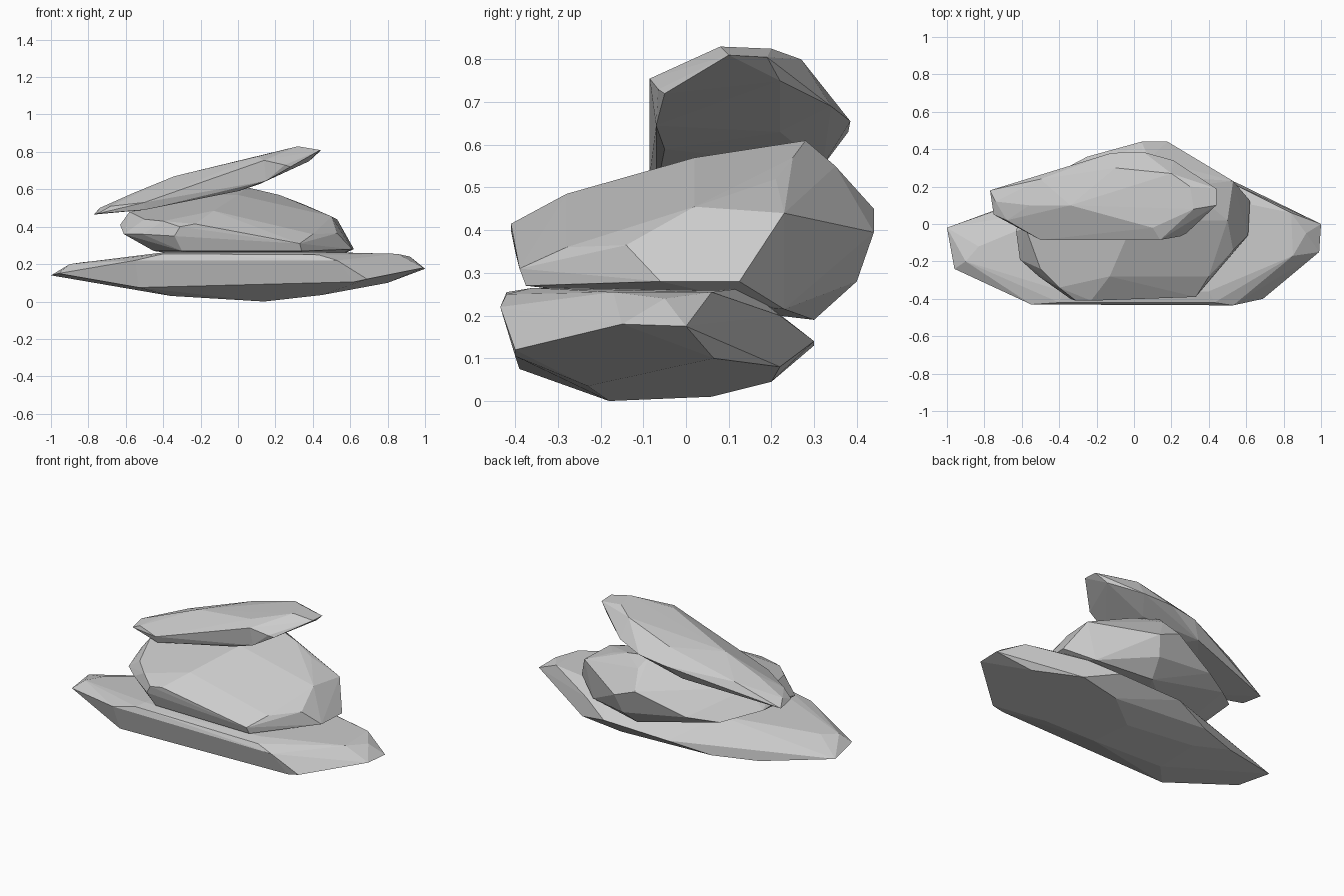
import bpy, bmesh, math

def rock(name, *rings):
    """Faceted stone: convex hull around a few outline rings, near-flat facets merged."""
    bm = bmesh.new()
    for ring in rings:
        for p in ring:
            bm.verts.new(p)
    res = bmesh.ops.convex_hull(bm, input=bm.verts)
    junk = {v for v in res["geom_interior"] + res["geom_unused"]
            if isinstance(v, bmesh.types.BMVert)}
    bmesh.ops.delete(bm, geom=list(junk), context='VERTS')
    bmesh.ops.dissolve_limit(bm, angle_limit=math.radians(3),
                             verts=bm.verts, edges=bm.edges)
    bmesh.ops.recalc_face_normals(bm, faces=bm.faces)
    me = bpy.data.meshes.new(name)
    bm.to_mesh(me)
    bm.free()
    ob = bpy.data.objects.new(name, me)
    bpy.context.collection.objects.link(ob)
    return ob

# wide bottom stone: underside, rim, top
rock("bottom_stone",
     [(.14, -.18, 0), (.1, .06, .01), (-.36, -.2, .03), (-.36, .08, .04),
      (.45, -.23, .035), (.3, .2, .045), (.8, .065, .1), (.55, .22, .08)],
     [(-1, -.02, .14), (-.96, -.24, .15), (-.53, -.39, .075), (-.55, -.43, .22),
      (.53, -.435, .22), (.62, -.4, .105), (.69, -.4, .12), (.99, -.15, .18),
      (1, 0, .175), (.52, .22, .2), (.35, .3, .14), (-.08, .3, .13),
      (-.33, .22, .075), (-.59, .13, .075)],
     [(-.9, -.2, .2), (-.83, -.12, .21), (-.4, -.42, .255), (.43, -.42, .25),
      (-.38, -.36, .265), (.4, -.36, .265), (.85, -.17, .255), (.84, .06, .255),
      (.92, -.05, .24), (.45, .14, .265), (-.3, .1, .265)])

# rounded middle stone
rock("middle_stone",
     [(-.45, -.2, .27), (-.3, -.37, .27), (.34, -.375, .27), (.61, -.06, .28),
      (.62, .125, .28), (.47, .23, .215), (.12, .3, .19), (-.42, .27, .32),
      (-.25, .36, .34), (.15, .4, .28)],
     [(-.63, -.04, .41), (-.61, -.19, .36), (-.51, -.28, .36), (-.34, -.4, .35),
      (-.31, -.41, .4), (-.23, -.41, .415), (.33, -.39, .31), (.4, -.28, .36),
      (.53, -.14, .365), (.53, .23, .44), (.18, .44, .395), (.04, .44, .45),
      (-.6, .11, .38)],
     [(-.58, -.02, .48), (-.5, -.24, .44), (-.4, -.34, .43), (-.13, -.28, .485),
      (.5, .02, .455), (.35, .21, .52), (.22, .25, .57), (.05, .28, .61),
      (.08, .35, .55), (0, .02, .57), (-.12, .08, .57), (-.5, .1, .49)])

# tilted slab on top
rock("top_stone",
     [(-.77, .18, .465), (-.75, .05, .47), (-.5, -.07, .49), (0, -.05, .59),
      (.15, -.07, .645), (-.1, .2, .575), (-.2, .32, .55), (.12, .22, .63),
      (.28, -.05, .72), (.38, .22, .75)],
     [(-.68, .02, .51), (-.5, -.085, .53), (.14, -.085, .755), (.25, -.065, .73),
      (.44, .1, .81), (.44, .19, .805), (.21, .34, .69), (.05, .385, .655),
      (-.12, .38, .63)],
     [(-.74, .12, .5), (-.56, .1, .58), (-.34, .1, .67), (0, .1, .755),
      (.1, -.02, .775), (.32, .08, .83), (.3, .2, .825), (.2, .27, .8),
      (-.1, .3, .71), (-.5, .24, .58)])
